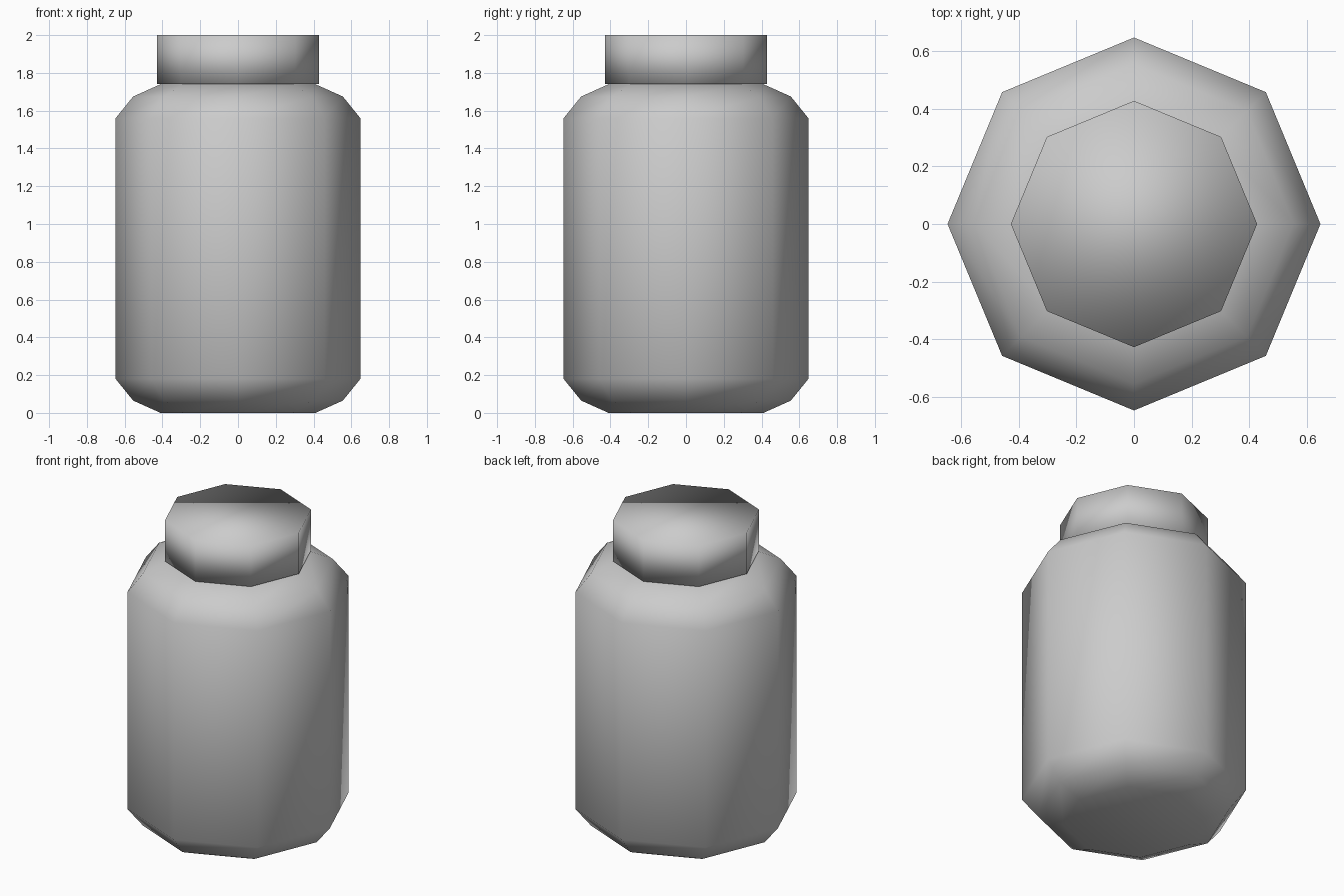
import bpy
import bmesh
import math

if "Cube" in bpy.data.objects:
    bpy.data.objects.remove(bpy.data.objects["Cube"])

SIDES = 8

grey = bpy.data.materials.new("plain_grey")
grey.diffuse_color = (0.6, 0.6, 0.6, 1.0)
grey.use_nodes = True
grey.node_tree.nodes["Principled BSDF"].inputs["Base Color"].default_value = grey.diffuse_color


def lathe(name, profile):
    """Spin a (radius, height) profile into a closed, smooth octagonal solid."""
    bm = bmesh.new()
    rings = []
    for r, z in profile:
        ring = []
        for i in range(SIDES):
            a = 2 * math.pi * i / SIDES
            ring.append(bm.verts.new((r * math.cos(a), r * math.sin(a), z)))
        rings.append(ring)
    for low, high in zip(rings, rings[1:]):
        for i in range(SIDES):
            j = (i + 1) % SIDES
            bm.faces.new((low[i], low[j], high[j], high[i]))
    bm.faces.new(rings[0][::-1])
    bm.faces.new(rings[-1])
    for f in bm.faces:
        f.smooth = True
    mesh = bpy.data.meshes.new(name)
    bm.to_mesh(mesh)
    bm.free()
    mesh.materials.append(grey)
    obj = bpy.data.objects.new(name, mesh)
    bpy.context.collection.objects.link(obj)
    return obj


# Jar body with two-step rounded base and shoulder
lower = [(0.41, 0.0), (0.555, 0.065), (0.648, 0.18)]
upper = [(r, 1.74 - z) for r, z in reversed(lower)]
lathe("jar_body", lower + upper)

# Lid resting on the shoulder
lathe("jar_lid", [(0.428, 1.74), (0.428, 2.0)])
